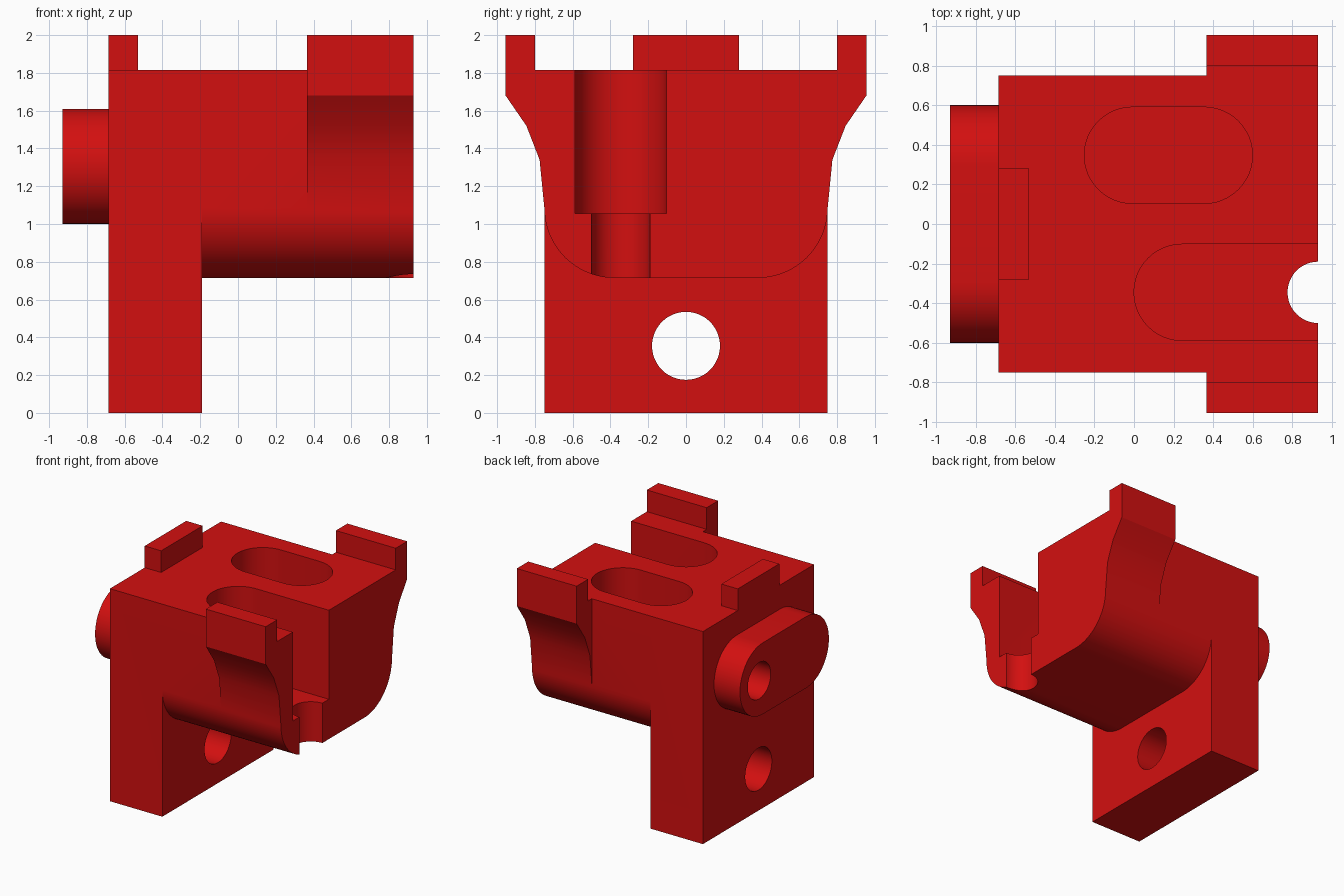
import bpy, bmesh, math
from mathutils import Matrix

old = bpy.data.objects.get("Cube")
if old:
    bpy.data.objects.remove(old, do_unlink=True)

red = bpy.data.materials.new("red")
red.use_nodes = True
red.diffuse_color = (0.65, 0.005, 0.005, 1)
red.node_tree.nodes["Principled BSDF"].inputs["Base Color"].default_value = red.diffuse_color


def prism(name, profile, axis, lo, hi):
    """Extrude a closed 2D profile: (y, z) along x, or (x, y) along z."""
    place = (lambda a, b: (lo, a, b)) if axis == "x" else (lambda a, b: (a, b, lo))
    step = (hi - lo, 0, 0) if axis == "x" else (0, 0, hi - lo)
    bm = bmesh.new()
    face = bm.faces.new([bm.verts.new(place(a, b)) for a, b in profile])
    new = bmesh.ops.extrude_face_region(bm, geom=[face])["geom"]
    bmesh.ops.translate(bm, vec=step, verts=[g for g in new if isinstance(g, bmesh.types.BMVert)])
    bmesh.ops.recalc_face_normals(bm, faces=bm.faces)
    mesh = bpy.data.meshes.new(name)
    bm.to_mesh(mesh)
    bm.free()
    mesh.materials.append(red)
    obj = bpy.data.objects.new(name, mesh)
    bpy.context.collection.objects.link(obj)
    return obj


def rect(a0, b0, a1, b1):
    return [(a0, b0), (a1, b0), (a1, b1), (a0, b1)]


def arc(a, b, r, start, end, n=24):
    angles = [math.radians(start + (end - start) * i / n) for i in range(n + 1)]
    return [(a + r * math.cos(t), b + r * math.sin(t)) for t in angles]


def circle(a, b, r, n=48):
    return arc(a, b, r, 0, 360 - 360 / n, n - 1)


def stadium(a0, a1, b, r):
    """Rounded slot outline between two end centres."""
    return arc(a1, b, r, -90, 90) + arc(a0, b, r, 90, 270)


def mirrored(half):
    """Complete a +y half profile that runs from bottom to top."""
    return half + [(-a, b) for a, b in reversed(half)]


def combine(target, tool, operation):
    mod = target.modifiers.new(operation.lower(), "BOOLEAN")
    mod.operation, mod.solver, mod.object = operation, "EXACT", tool
    bpy.context.view_layer.objects.active = target
    bpy.ops.object.modifier_apply(modifier=mod.name)
    bpy.data.objects.remove(tool, do_unlink=True)


DECK = 1.815
corner = arc(0.38, 1.085, 0.37, -90, 0)

# Mounting plate, rounded block and flared front section
body = prism("bracket_body", rect(-0.75, 0, 0.75, DECK), "x", -0.685, -0.19)
combine(body, prism("block", mirrored(corner + [(0.75, DECK)]), "x", -0.19, 0.365), "UNION")
flare = corner + [(0.775, 1.34), (0.845, 1.52), (0.955, 1.68), (0.955, 2), (0.80, 2), (0.80, DECK)]
combine(body, prism("flared_section", mirrored(flare), "x", 0.365, 0.93), "UNION")

# Locating tab and side boss
combine(body, prism("rear_tab", rect(-0.28, DECK, 0.28, 2), "x", -0.685, -0.53), "UNION")
combine(body, prism("side_boss", stadium(-0.295, 0.295, 1.305, 0.305), "x", -0.93, -0.685), "UNION")

# Deck slots: one closed, one open at the end with a drain hole below
cutters = [
    prism("closed_slot", stadium(-0.008, 0.355, 0.347, 0.243), "z", 1.055, 2.2),
    prism("open_slot", arc(0.243, -0.345, 0.243, 90, 270) + [(1.2, -0.588), (1.2, -0.102)], "z", 1.055, 2.2),
    prism("drain_hole", circle(0.93, -0.345, 0.155), "z", 0.5, 1.2),
    # Cross holes through the plate and the boss
    prism("plate_hole", circle(0, 0.355, 0.18), "x", -1, 0),
    prism("boss_hole", circle(0.34, 1.305, 0.155), "x", -1.2, 0),
]
for cutter in cutters:
    combine(body, cutter, "DIFFERENCE")

# Smooth the curved walls, keep hard edges
bpy.ops.object.select_all(action="DESELECT")
body.select_set(True)
bpy.context.view_layer.objects.active = body
bpy.ops.object.shade_smooth_by_angle(angle=math.radians(30))
